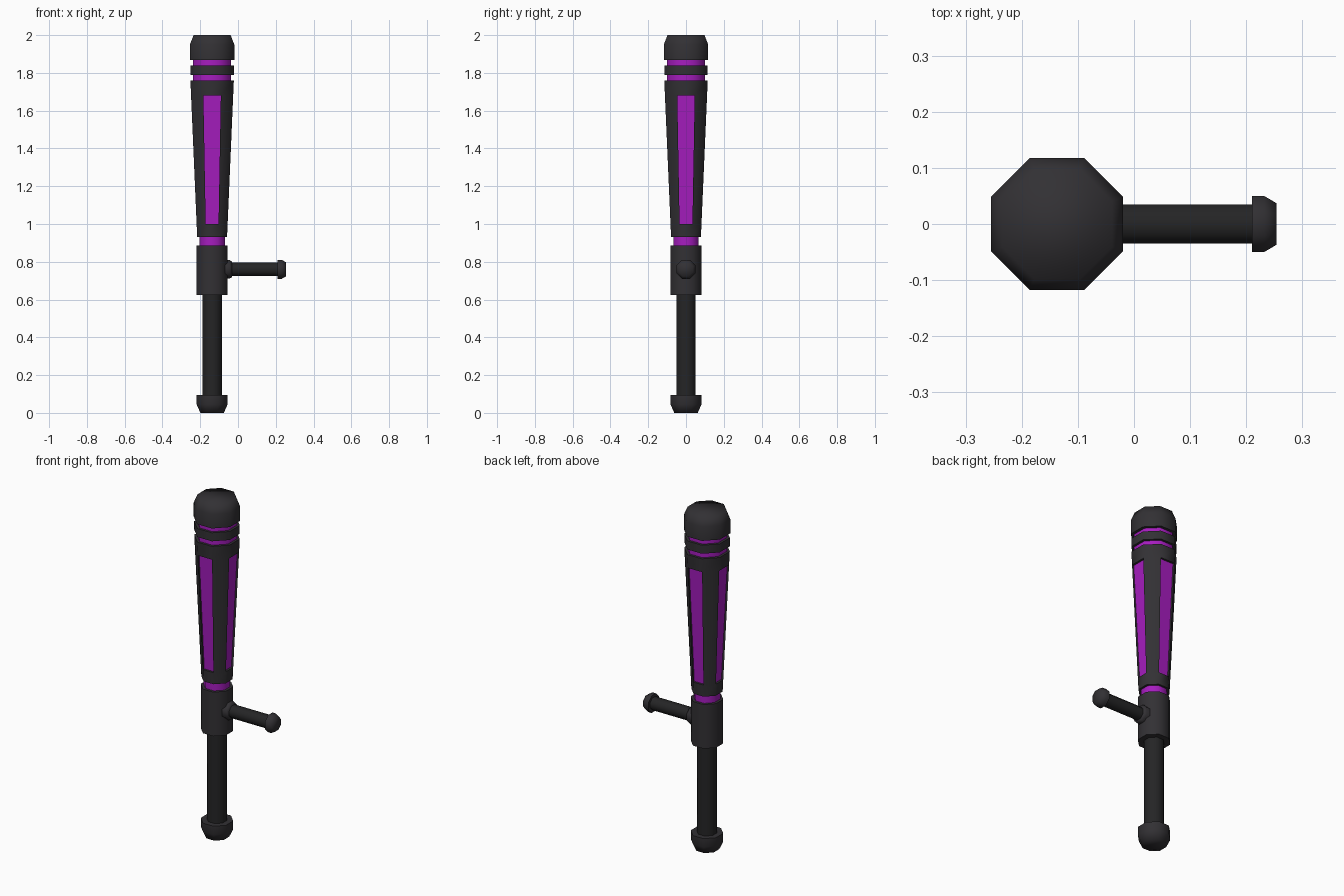
import bpy, bmesh, math
from mathutils import Matrix, Vector

if "Cube" in bpy.data.objects:
    bpy.data.objects.remove(bpy.data.objects["Cube"])

CX = -0.137          # x of the main shaft axis
GRIP_Z = 0.76        # height of the side grip
SIDES = 8


def material(name, rgb):
    m = bpy.data.materials.new(name)
    m.diffuse_color = (*rgb, 1)
    m.use_nodes = True
    m.node_tree.nodes["Principled BSDF"].inputs["Base Color"].default_value = m.diffuse_color
    return m


DARK = material("dark_shell", (0.032, 0.030, 0.034))
RUBBER = material("rubber_rod", (0.018, 0.018, 0.019))
PURPLE = material("purple", (0.38, 0.012, 0.52))

UPRIGHT = Matrix.Translation((CX, 0, 0))
SIDEWAYS = Matrix.Translation((0, 0, GRIP_Z)) @ Matrix.Rotation(math.pi / 2, 4, 'Y')


def octagon_lathe(name, profile, mat, frame=UPRIGHT, angle=50, edit=None):
    """Stack octagonal rings (apothem, height) into a closed solid."""
    bm = bmesh.new()
    rings = []
    for apothem, h in profile:
        r = apothem / math.cos(math.pi / SIDES)
        rings.append([bm.verts.new((r * math.cos((i + .5) * math.tau / SIDES),
                                    r * math.sin((i + .5) * math.tau / SIDES), h))
                      for i in range(SIDES)])
    for a, b in zip(rings, rings[1:]):
        for i in range(SIDES):
            j = (i + 1) % SIDES
            bm.faces.new((a[i], a[j], b[j], b[i]))
    bm.faces.new(rings[0][::-1])
    bm.faces.new(rings[-1])
    bm.normal_update()
    if edit:
        edit(bm)
    bm.transform(frame)
    me = bpy.data.meshes.new(name)
    bm.to_mesh(me)
    bm.free()
    me.materials.append(mat)
    me.materials.append(PURPLE)
    ob = bpy.data.objects.new(name, me)
    bpy.context.collection.objects.link(ob)
    bpy.ops.object.select_all(action='DESELECT')
    ob.select_set(True)
    bpy.context.view_layer.objects.active = ob
    bpy.ops.object.shade_smooth_by_angle(angle=math.radians(angle))
    return ob


def sink_panels(bm):
    """Recess the four axis-facing middle faces and colour them."""
    faces = [f for f in bm.faces
             if 1.2 < f.calc_center_median().z < 1.5
             and max(abs(f.normal.x), abs(f.normal.y)) > 0.95]
    for f in bmesh.ops.extrude_discrete_faces(bm, faces=faces)["faces"]:
        n = Vector((round(f.normal.x), round(f.normal.y), 0))
        for v in f.verts:
            v.co -= n * 0.012
        f.material_index = 1


# Lower handle
octagon_lathe("pommel", [(.062, 0), (.082, .045), (.082, .095)], DARK, angle=80)
octagon_lathe("handle_rod", [(.051, .05), (.051, .66)], RUBBER)
octagon_lathe("grip_collar", [(.082, .625), (.082, .885)], DARK)

# Purple grooves
octagon_lathe("lower_groove", [(.067, .87), (.067, .945)], PURPLE)
octagon_lathe("upper_groove", [(.101, 1.74), (.101, 1.88)], PURPLE)

# Tapered striking body with recessed panels
body_r = lambda z: .079 + (z - .93) * (.115 - .079) / (1.76 - .93)
octagon_lathe("tapered_body", [(body_r(z), z) for z in (.93, 1.0, 1.68, 1.76)],
              DARK, edit=sink_panels)

# Head
octagon_lathe("head_ring", [(.115, 1.79), (.115, 1.84)], DARK)
octagon_lathe("head_cap", [(.1175, 1.867), (.1175, 1.95), (.098, 2.0)], DARK, angle=80)

# Side grip
octagon_lathe("side_grip_base", [(.049, -.075), (.049, -.045), (.042, -.033)],
              DARK, SIDEWAYS, angle=80)
octagon_lathe("side_grip_rod", [(.035, -.07), (.035, .23)], RUBBER, SIDEWAYS)
octagon_lathe("side_grip_knob", [(.050, .21), (.050, .232), (.037, .254)],
              DARK, SIDEWAYS, angle=80)
